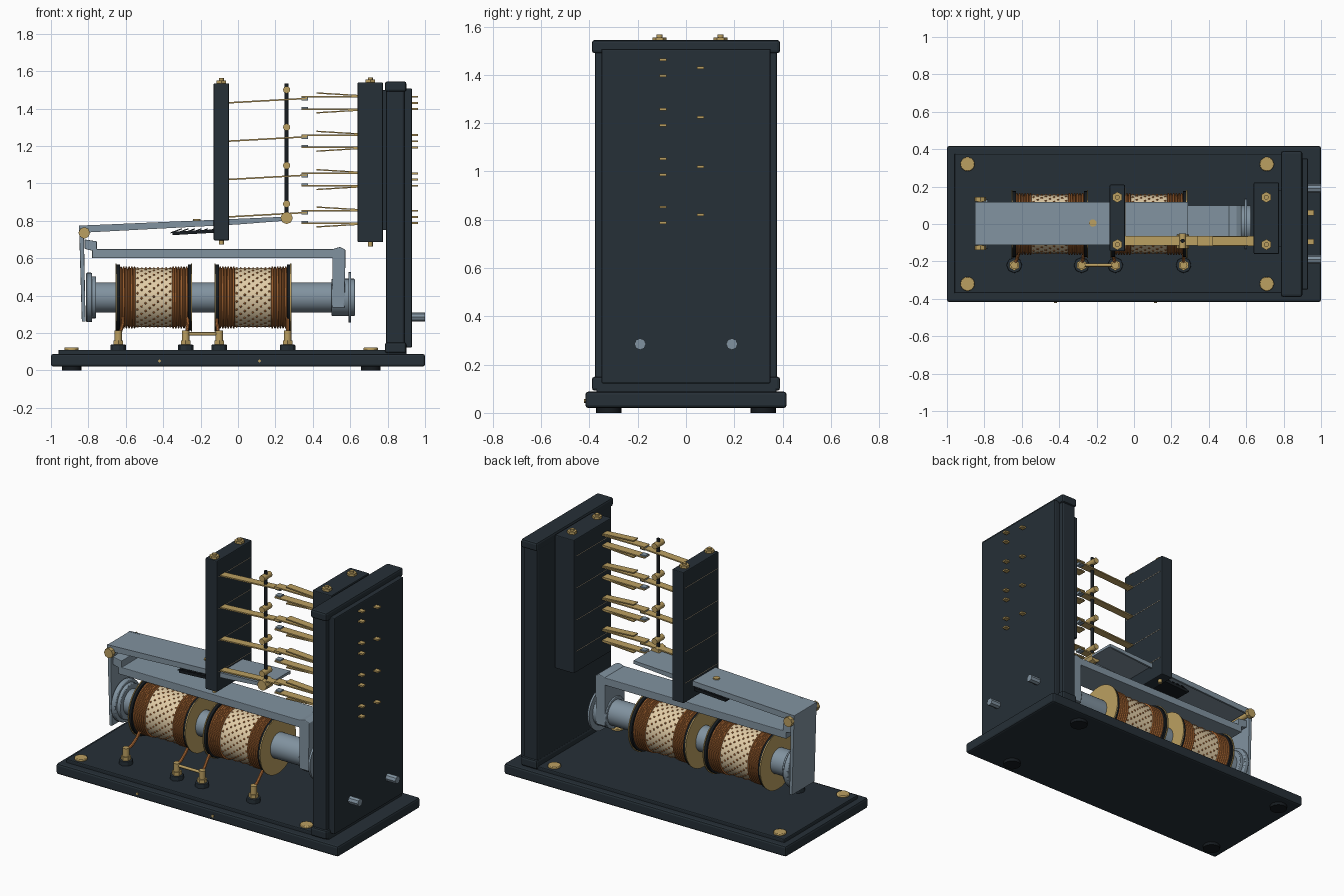
import bpy, bmesh, math
from mathutils import Vector, Matrix

cube = bpy.data.objects.get("Cube")
if cube:
    bpy.data.objects.remove(cube)


def material(name, r, g, b):
    m = bpy.data.materials.new(name)
    m.use_nodes = True
    m.diffuse_color = (r, g, b, 1)
    m.node_tree.nodes["Principled BSDF"].inputs["Base Color"].default_value = (r, g, b, 1)
    return m


slate = material("dark slate", .019, .029, .038)
black = material("black", .008, .011, .014)
steel = material("blue grey steel", .22, .29, .35)
brass = material("brass", .50, .35, .12)
copper = material("copper", .52, .18, .045)
cream = material("cream paper", .75, .60, .38)


def finish(name, bm, mat, bevel=0, smooth=False):
    bmesh.ops.recalc_face_normals(bm, faces=bm.faces)
    me = bpy.data.meshes.new(name)
    bm.to_mesh(me)
    bm.free()
    me.materials.append(mat)
    ob = bpy.data.objects.new(name, me)
    bpy.context.collection.objects.link(ob)
    if bevel:
        mod = ob.modifiers.new("Bevel", 'BEVEL')
        mod.width = bevel
        mod.segments = 2
    if smooth:
        bpy.ops.object.select_all(action='DESELECT')
        ob.select_set(True)
        bpy.context.view_layer.objects.active = ob
        bpy.ops.object.shade_smooth_by_angle(angle=math.radians(35))
    return ob


def box(name, mat, x, y, z, bevel=0):
    bm = bmesh.new()
    bmesh.ops.create_cube(bm, size=1)
    for v in bm.verts:
        v.co = [(a[0] + a[1]) / 2 + c * (a[1] - a[0]) for a, c in zip((x, y, z), v.co)]
    return finish(name, bm, mat, bevel)


def rod(name, mat, p, q, r, sides=24, bevel=0):
    p, q = Vector(p), Vector(q)
    d = q - p
    bm = bmesh.new()
    rot = d.to_track_quat('Z', 'Y').to_matrix().to_4x4()
    bmesh.ops.create_cone(bm, cap_ends=True, segments=sides, radius1=r, radius2=r, depth=d.length,
                          matrix=Matrix.Translation((p + q) / 2) @ rot)
    return finish(name, bm, mat, bevel, sides > 8)


def prism(name, mat, outline, y0, y1, bevel=0):
    """Extrude an (x, z) outline along y."""
    bm = bmesh.new()
    f = bm.faces.new([bm.verts.new((x, y0, z)) for x, z in outline])
    ext = bmesh.ops.extrude_face_region(bm, geom=[f])["geom"]
    bmesh.ops.translate(bm, vec=(0, y1 - y0, 0), verts=[v for v in ext if isinstance(v, bmesh.types.BMVert)])
    return finish(name, bm, mat, bevel)


def strip(name, mat, a, b, t, y0, y1):
    """Flat bar from a to b in the xz plane, t thick."""
    return prism(name, mat, [(a[0], a[1] - t / 2), (b[0], b[1] - t / 2),
                             (b[0], b[1] + t / 2), (a[0], a[1] + t / 2)], y0, y1)


def lathe(name, mat, profile, z):
    """Turn an (x, radius) profile round the horizontal coil axis."""
    bm = bmesh.new()
    vs = [bm.verts.new((x, 0, z + r)) for x, r in profile]
    es = [bm.edges.new(e) for e in zip(vs, vs[1:])]
    bmesh.ops.spin(bm, geom=vs + es, cent=(0, 0, z), axis=(1, 0, 0), angle=math.tau, steps=40)
    bmesh.ops.remove_doubles(bm, verts=bm.verts, dist=.0001)
    return finish(name, bm, mat, 0, True)


# Base with feet and screws
box("base", slate, (-1, 1), (-.417, .417), (.02, .088), .012)
box("base_top", slate, (-.96, .9), (-.37, .375), (.08, .11), .006)
for x in (-.89, .71):
    for y in (-.32, .32):
        rod("foot", black, (x, y, 0), (x, y, .03), .052)
        rod("base_screw", brass, (x, y, .105), (x, y, .122), .038, 24, .004)
for x in (-.42, .115):
    rod("front_pin", brass, (x, -.41, .05), (x, -.423, .05), .008, 8)

# Upright panel with end caps, cover and mounting pegs
box("panel", slate, (.79, .89), (-.378, .378), (.1, 1.535), .01)
box("panel_top_cap", slate, (.786, .9), (-.39, .39), (1.49, 1.545), .012)
box("panel_bottom_cap", slate, (.786, .9), (-.39, .39), (.092, .15), .012)
box("panel_cover", slate, (.88, .93), (-.35, .35), (.122, 1.508), .006)
for y in (-.19, .19):
    rod("mounting_peg", steel, (.92, y, .285), (1, y, .285), .024, 8)

# Spring holding blocks
for name, x0, x1, y0, y1, z0, z1 in (("contact_block", .64, .775, -.16, .222, .685, 1.54),
                                     ("spring_block", -.13, -.048, -.145, .21, .695, 1.535)):
    box(name, slate, (x0, x1), (y0, y1), (z0, z1), .005)
    xm = (x0 + x1) / 2
    for y in (-.11, .143):
        rod("block_bolt", brass, (xm, y, z0 - .022), (xm, y, z1 + .027), .013, 12)
        rod("block_nut", brass, (xm, y, z1 - .002), (xm, y, z1 + .016), .029, 6)
box("block_spacer", slate, (.77, .8), (-.12, .18), (.75, 1.5))

# Four contact groups
for z in (1.43, 1.225, 1.02, .82):
    strip("moving_spring", brass, (-.06, z), (.37, z + .024), .008, -.115, -.065)
    box("moving_tip", steel, (.34, .375), (-.108, -.072), (z + .012, z + .032))
    for s in (1, -1):
        zc = z + s * .033
        strip("fixed_blade", brass, (.34, zc), (.65, zc), .008, -.118, -.065)
        strip("stop_blade", brass, (.42, zc + s * .02), (.65, zc + s * .006), .007, -.115, -.068)
        box("fixed_tip", steel, (.34, .375), (-.108, -.072), sorted((zc, zc - s * .012)))
        box("blade_pin", brass, (.92, .962), (-.11, -.08), (zc - .005, zc + .005))
    box("spring_pin", brass, (.92, .962), (.045, .075), (z - .005, z + .005))
    for x0, x1 in ((-.1315, -.0465), (.6385, .7)):
        box("block_seam", cream, (x0, x1), (-.13, .195), (z - .001, z + .001))

# Lifting rod with collars
rod("lifting_rod", black, (.26, -.09, .8), (.26, -.09, 1.535), .011, 12)
for z in (1.5, 1.3, 1.095, .89):
    rod("collar", brass, (.26, -.13, z), (.26, -.05, z), .019, 16)
rod("lifting_nut", brass, (.26, -.13, .815), (.26, -.055, .815), .033, 8)

# Swinging armature: top channel, front leg, pivot and return spring plate
strip("armature_top", steel, (-.84, .766), (.29, .815), .016, -.112, .118)
for y in (-.112, .106):
    prism("armature_flange", steel, [(-.85, .735), (.0, .78), (.29, .803), (.29, .82), (-.85, .774)], y, y + .012)
prism("armature_leg", steel, [(-.85, .774), (-.825, .774), (-.815, .26), (-.835, .26)], -.112, .118, .004)
rod("pivot_pin", brass, (-.822, -.125, .735), (-.822, .13, .735), .018, 16)
for y in (-.14, .12):
    rod("pivot_nut", brass, (-.822, y, .735), (-.822, y + .025, .735), .031, 8)
rod("armature_screw", brass, (-.22, .005, .77), (-.22, .005, .808), .02, 16)
strip("return_plate", black, (-.35, .732), (-.1, .746), .018, -.1, .1)
for i in range(6):
    x = -.32 + i * .035
    strip("return_plate_fin", black, (x - .04, .735), (x + .02, .757), .006, -.098, .098)

# Yoke: back bar with raised hinge end and pole leg
prism("yoke_bar", steel, [(-.82, .70), (-.755, .69), (-.755, .648), (.52, .648), (.52, .6), (-.78, .6), (-.78, .64),
                          (-.82, .65)], -.1, .1, .003)
prism("yoke_leg", steel, [(.505, .335), (.57, .335), (.575, .645), (.545, .66), (.505, .648)], -.1, .1, .005)

# Core and pole discs
AX = .39
rod("core", steel, (-.8, 0, AX), (.53, 0, AX), .08, 32)
rod("left_pole", steel, (-.812, 0, AX), (-.78, 0, AX), .132, 32, .006)
rod("left_pole_step", steel, (-.785, 0, AX), (-.758, 0, AX), .112, 32, .004)
rod("right_hub", steel, (.5, 0, AX), (.625, 0, AX), .1, 32, .005)
rod("right_disc", steel, (.592, 0, AX), (.605, 0, AX), .135, 32)

# Two coils
for x0 in (-.655, -.125):
    x1 = x0 + .41
    for a, s in ((x0, 1), (x1, -1)):
        rod("flange_face", brass, (a, 0, AX), (a + s * .006, 0, AX), .182, 40)
        rod("flange", black, (a + s * .005, 0, AX), (a + s * .023, 0, AX), .176, 40)
        # copper turns as a ridged sleeve
        pts = [(a + s * .02, .07)]
        for i in range(6):
            x = a + s * (.022 + i * .0145)
            pts += [(x, .153), (x + s * .004, .165), (x + s * .0105, .165), (x + s * .0145, .153)]
        lathe("copper_turns", copper, pts + [(a + s * .11, .07)], AX)
    rod("paper_wrap", cream, (x0 + .1, 0, AX), (x1 - .1, 0, AX), .157, 40)
    # copper specks in slanted rows
    bm = bmesh.new()
    for i in range(9):
        for j in range(22):
            t = (j + i * .4) * math.tau / 22
            c = Vector((x0 + .118 + i * .0218, .155 * math.sin(t), AX + .155 * math.cos(t)))
            bmesh.ops.create_icosphere(bm, subdivisions=1, radius=.0075, matrix=Matrix.Translation(c))
    finish("copper_specks", bm, copper)

# Terminals with leads and link
for x, lead in ((-.64, .025), (-.28, .012), (-.10, -.012), (.265, .0)):
    rod("terminal_pad", slate, (x, -.22, .105), (x, -.22, .137), .042, 8, .004)
    rod("terminal_post", brass, (x, -.22, .13), (x, -.22, .212), .02, 16)
    rod("terminal_nut", brass, (x, -.22, .137), (x, -.22, .16), .029, 6)
    path = [(x, -.22, .195), (x + lead * .6, -.185, .215), (x + lead, -.15, .25), (x + lead, -.12, .28)]
    for p, q in zip(path, path[1:]):
        rod("coil_lead", copper, p, q, .009, 8)
rod("terminal_link", brass, (-.28, -.22, .195), (-.10, -.22, .195), .009, 12)
